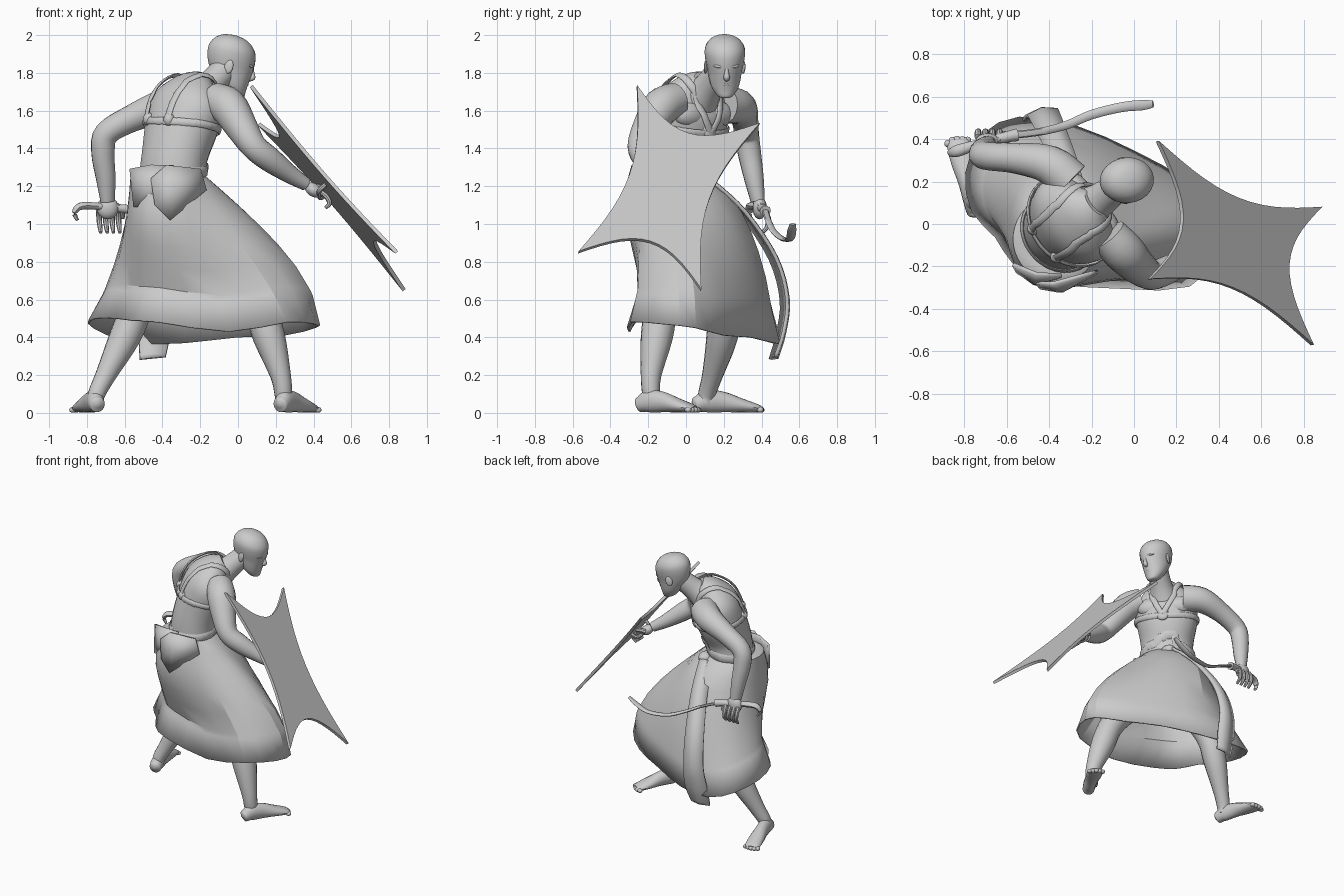
import bpy, bmesh
from math import sin, cos, pi, atan2, radians
from mathutils import Vector as V, Matrix
from mathutils.bvhtree import BVHTree

if "Cube" in bpy.data.objects:
    bpy.data.objects.remove(bpy.data.objects["Cube"])

A = radians(40)                       # direction the figure faces
F, L, Z = V((cos(A), sin(A), 0)), V((-sin(A), cos(A), 0)), V((0, 0, 1))

def make(name, verts, faces, angle=40, thick=0):
    me = bpy.data.meshes.new(name)
    me.from_pydata([tuple(v) for v in verts], [], faces)
    bm = bmesh.new(); bm.from_mesh(me)
    bmesh.ops.recalc_face_normals(bm, faces=bm.faces)
    bm.to_mesh(me); bm.free()
    ob = bpy.data.objects.new(name, me)
    bpy.context.collection.objects.link(ob)
    if thick:
        m = ob.modifiers.new("thickness", 'SOLIDIFY'); m.thickness = thick; m.offset = 0
    bpy.ops.object.select_all(action='DESELECT')
    ob.select_set(True); bpy.context.view_layer.objects.active = ob
    bpy.ops.object.shade_smooth_by_angle(angle=radians(angle))
    return ob

def spline(pts, sub, closed=False):
    """Catmull-Rom through tuples of any length"""
    P, n, out = [list(p) for p in pts], len(pts), []
    get = (lambda i: P[i % n]) if closed else (lambda i: P[max(0, min(n - 1, i))])
    for i in range(n if closed else n - 1):
        for k in range(sub):
            t = k / sub
            out.append([.5 * (2*b + (c-a)*t + (2*a-5*b+4*c-d)*t*t + (3*b-a-3*c+d)*t**3)
                        for a, b, c, d in zip(get(i-1), get(i), get(i+1), get(i+2))])
    return out if closed else out + [P[-1]]

def loft(name, rings, closed=False, caps=True, **kw):
    n, m = len(rings[0]), len(rings)
    faces = [(i*n + j, i*n + (j+1) % n, (i+1) % m*n + (j+1) % n, (i+1) % m*n + j)
             for i in range(m if closed else m - 1) for j in range(n)]
    if caps and not closed:
        faces += [tuple(range(n))[::-1], tuple(range((m-1)*n, m*n))]
    return make(name, [v for r in rings for v in r], faces, **kw)

def tube(name, pts, up=Z, n=16, sub=4, closed=False, ups=None):
    """Points are x, y, z, side radius, up radius"""
    pts = [p if len(p) == 5 else (*p, p[3]) for p in pts]
    S = spline(pts, sub, closed) if sub else pts
    m, rings = len(S), []
    for i, s in enumerate(S):
        a, b = (S[i-1], S[(i+1) % m]) if closed else (S[max(0, i-1)], S[min(m-1, i+1)])
        t = (V(b[:3]) - V(a[:3])).normalized()
        side = t.cross(ups[i] if ups else up).normalized()
        o = side.cross(t)
        rings.append([V(s[:3]) + side*s[3]*cos(2*pi*j/n) + o*s[4]*sin(2*pi*j/n) for j in range(n)])
    return loft(name, rings, closed)

def ball(name, c, r, rot=None):
    R = rot or Matrix.Identity(3)
    rings = [[V(c) + R @ V((r[0]*sin(a)*cos(b*pi/8), r[1]*sin(a)*sin(b*pi/8), r[2]*cos(a)))
              for b in range(16)] for a in [.02 + (pi - .04)*k/10 for k in range(11)]]
    return loft(name, rings)

# torso and neck
torso = tube("torso", [(-.35, -.05, 1.05, .19, .17), (-.35, -.04, 1.22, .19, .165), (-.335, -.03, 1.36, .19, .165),
    (-.30, .01, 1.51, .22, .175), (-.27, .03, 1.63, .225, .16), (-.23, .06, 1.71, .16, .11), (-.18, .1, 1.755, .07, .06)],
    F, 28, 5)
tube("neck", [(-.22, .07, 1.66, .11), (-.15, .12, 1.73, .08), (-.06, .19, 1.83, .07)], F)
for s, n in ((1, "left"), (-1, "right")):
    ball(n + "_pectoral", V((-.27, .04, 1.58)) + F*.08 + L*.09*s, (.06, .11, .07), Matrix.Rotation(A, 3, 'Z'))

# head: horizontal sections, turned towards the shield and tipped forward
H = Matrix.Rotation(radians(5), 3, 'Z') @ Matrix.Rotation(radians(14), 3, 'Y')
hc = V((-.043, .205, 1.85))
sec = spline([(-.165, .075, .025, .025), (-.155, .07, .046, .044), (-.12, .046, .072, .07), (-.08, .028, .094, .083),
    (-.03, .01, .118, .092), (.03, 0, .13, .105), (.08, -.005, .125, .106), (.12, -.008, .097, .085),
    (.143, -.01, .057, .05), (.151, -.01, .012, .01)], 4)
loft("head", [[hc + H @ V((c + d*cos(k*pi/12), w*sin(k*pi/12), z)) for k in range(24)] for z, c, d, w in sec])
face = lambda x, y, z: hc + H @ V((x, y, z))
tube("nose", [(*face(.118, 0, .015), .008), (*face(.127, 0, -.02), .012), (*face(.133, 0, -.045), .017),
              (*face(.112, 0, -.06), .01)], H @ V((1, 0, 0)), 10)
ball("lips", face(.109, 0, -.088), (.014, .027, .011), H)
for s, n in ((1, "left"), (-1, "right")):
    ball(n + "_ear", face(-.01, .098*s, -.02), (.024, .01, .038), H @ Matrix.Rotation(.35*s, 3, 'Z'))
    ball(n + "_brow", face(.109, .04*s, .012), (.014, .03, .009), H @ Matrix.Rotation(.35*s, 3, 'Z'))

# arms
tube("left_arm", [(-.3, .2, 1.63, .1), (-.4, .28, 1.62, .092), (-.56, .31, 1.56, .072), (-.695, .32, 1.48, .066),
    (-.715, .335, 1.38, .062), (-.7, .36, 1.24, .052), (-.69, .38, 1.12, .035, .04)], F)
tube("right_arm", [(-.12, -.05, 1.66, .09), (-.05, -.13, 1.62, .1), (.02, -.2, 1.51, .085), (.085, -.24, 1.41, .07),
    (.17, -.21, 1.34, .066), (.28, -.15, 1.26, .048), (.36, -.11, 1.21, .035)], L)

# hands
ball("left_palm", (-.69, .39, 1.085), (.058, .038, .06))
for k in range(4):
    x = -.735 + .034*k
    tube("left_finger", [(x, .41, 1.08, .016), (x, .435, 1.03, .015), (x + .004, .43, .985, .013), (x + .008, .405, .955, .009)], V((1, 0, 0)), 8, 3)
tube("left_thumb", [(-.65, .39, 1.1, .018), (-.615, .41, 1.07, .016), (-.61, .43, 1.03, .01)], V((0, 1, 0)), 8, 3)
ball("right_palm", (.4, -.1, 1.18), (.05, .045, .035), Matrix.Rotation(.6, 3, 'Y'))
for k in range(4):
    y = -.135 + .026*k
    tube("right_finger", [(.42, y, 1.18, .015), (.465, y, 1.15, .014), (.485, y, 1.11, .013), (.462, y, 1.085, .009)], V((0, 1, 0)), 8, 3)
tube("right_thumb", [(.38, -.05, 1.19, .017), (.42, -.03, 1.2, .015), (.45, -.04, 1.18, .01)], Z, 8, 3)

# legs
tube("left_leg", [(-.4, 0, 1.02, .13), (-.46, .12, .78, .11), (-.535, .2, .56, .088), (-.6, .19, .4, .083),
    (-.7, .14, .2, .055), (-.748, .11, .1, .046), (-.75, .1, .05, .04)], F)
tube("right_leg", [(-.25, -.08, 1.02, .13), (-.05, -.1, .8, .12), (.1, -.13, .58, .09), (.165, -.155, .4, .085),
    (.225, -.185, .2, .055), (.24, -.185, .1, .047), (.24, -.18, .05, .04)], F)

def foot(name, heel, toe):
    h, t = V((*heel, 0)), V((*toe, 0))
    d = t - h; side = d.normalized().cross(Z)
    tube(name, [(*(h + d*f + Z*z), w, r) for f, z, w, r in ((0, .04, .01, .01), (.03, .044, .036, .038), (.08, .048, .043, .045),
        (.2, .062, .045, .06), (.42, .057, .046, .054), (.65, .04, .055, .038), (.85, .026, .055, .024), (.93, .02, .045, .014))], Z)
    for k in range(5):
        c = h + d*(.94 - .02*abs(k - 1.5)) + side*(k - 2)*.023 + Z*.016
        ball(name + "_toe", c, (.018, .018, .015))
foot("left_foot", (-.74, .035), (-.84, .425))
foot("right_foot", (.215, -.26), (.405, .07))

# long skirt: waist ellipse draped over the forward thigh, tucked in behind, flaring at an uneven hem
hem = spline([(-.76, .06, .5), (-.65, -.06, .5), (-.57, -.18, .49), (-.42, -.27, .48), (-.05, -.3, .43), (.26, -.29, .48),
    (.41, -.12, .47), (.41, .05, .45), (.25, .2, .41), (0, .34, .4), (-.28, .46, .37), (-.54, .5, .37), (-.71, .42, .42),
    (-.79, .24, .47)], 2, True)
rings = []
for s in (-.04, 0, .1, .2, .32, .45, .6, .76, .8, 1):
    ring = []
    for x, y, z in hem:
        a = atan2(y - .08, x + .22)
        k = .7 if s < 0 else 1
        w = V((-.365 + .2*k*cos(a), -.07 + .2*k*sin(a), 1.24))
        q, g = max(s, 0), min(1, max(0, .5 + .8*cos(a - .8)))
        f = g*sin(pi/2*q)**(1 - .4*max(0, sin(a))) + (1 - g)*q**2
        p = w.lerp(V((x, y, 1.24)), f)
        tuck = {.1: -.02, .2: -.035, .32: -.035, .45: -.01, .6: .03, .76: .075, .8: .065}.get(s, 0)*max(0, cos(a + 1.95))
        ring.append(p + V((tuck*.4, tuck, (z - 1.24)*s)))
    rings.append(ring)
loft("skirt", rings, caps=False, thick=.012, angle=25)

# hanging sash, with a knot at the waist
def strip(name, pts, d, thick):
    S = spline(pts, 4)
    v = [V(p[:3]) + V(d)*p[3]*k for p in S for k in (-1, 0, 1)]
    v = [p + V((0, .02, 0)) if i % 3 == 1 else p for i, p in enumerate(v)]
    make(name, v, [(3*i + k, 3*i + k + 1, 3*i + k + 4, 3*i + k + 3) for i in range(len(S) - 1) for k in (0, 1)], thick=thick)
strip("sash", [(-.27, .13, 1.22, .05), (-.33, .3, 1.06, .06), (-.4, .46, .82, .07), (-.43, .52, .6, .075),
    (-.44, .5, .42, .085), (-.45, .46, .29, .07)], (.95, .2, .1), .02)
ball("sash_knot", (-.24, .1, 1.22), (.05, .06, .04))

# cloth flaps at the back of the waist
def flap(name, outline, y):
    c = V((sum(p[0] for p in outline)/len(outline), y - .008, sum(p[1] for p in outline)/len(outline)))
    v = [c] + [V((x, y + 1.6*(x + .38)**2 + .12*(z - 1.1), z)) for x, z in outline]
    n = len(outline)
    make(name, v, [(0, 1 + i, 1 + (i + 1) % n) for i in range(n)], thick=.018, angle=50)
flap("square_flap", [(-.57, 1.29), (-.46, 1.31), (-.34, 1.31), (-.4, 1.1), (-.55, 1.09)], -.27)
flap("pointed_flap", [(-.46, 1.24), (-.38, 1.31), (-.2, 1.29), (-.17, 1.18), (-.36, 1.02), (-.44, 1.1)], -.305)

# harness straps laid on the torso surface
tree = BVHTree.FromPolygons([v.co.copy() for v in torso.data.vertices], [tuple(p.vertices) for p in torso.data.polygons])
def strap(name, guide, w, closed=False, lift=.008):
    P, N = [], []
    for g in spline(guide, 6, closed):
        p, nrm, _, _ = tree.find_nearest(V(g))
        P.append((*(p + nrm*lift), w, .008)); N.append(nrm)
    tube(name, P, n=8, sub=0, closed=closed, ups=N)
T = lambda f, l, z: tuple(V((-.29, .02, z)) + F*f + L*l)
loop = lambda zc, tilt: [T(.26*cos(k*pi/6), .28*sin(k*pi/6), zc - tilt*cos(k*pi/6)) for k in range(12)]
strap("chest_band", loop(1.51, .06), .02, True)
strap("waist_belt", loop(1.27, 0), .03, True, .005)
for s, n in ((1, "left"), (-1, "right")):
    strap(n + "_shoulder_strap", [T(-.22, .1*s, 1.57), T(-.2, .11*s, 1.67), T(-.09, .12*s, 1.8), T(.05, .12*s, 1.8),
        T(.2, .09*s, 1.66), T(.26, .01*s, 1.46)], .02, lift=.016)
    p = tree.find_nearest(V(T(-.22, .1*s, 1.57)))[0]
    ball(n + "_harness_ring", p, (.03, .03, .035))
ball("chest_disc", tree.find_nearest(V(T(.25, 0, 1.46)))[0], (.022, .045, .045), Matrix.Rotation(A, 3, 'Z'))

# four-pointed flat shield with concave edges
a, u, v = V((.07, -.26, 1.73)), V((.04, .65, -.2)), V((.77, -.31, -.88))
uv = []
for k in range(4):
    for i in range(14):
        p, q = i/14, .175*sin(pi*i/14)
        uv.append([(p, q), (1 - q, p), (1 - p, 1 - q), (q, 1 - p)][k])
back = u.cross(v).normalized()
loft("shield", [[a + u*p + v*q + back*h for p, q in uv] for h in (-.01, .01)], angle=20)
c = a + u*.5 + v*.5
tube("shield_grip", [(*(c + u*k + back*h), .013) for k, h in ((-.12, 0), (-.1, .05), (0, .06), (.1, .05), (.12, 0))], v, 8)

# curved sword
tube("sword_grip", [(-.85, .34, 1.02, .012, .008), (-.865, .335, 1.06, .018, .014), (-.83, .345, 1.095, .028, .02),
    (-.72, .38, 1.092, .022, .02), (-.6, .41, 1.08, .026, .024), (-.55, .42, 1.07, .03, .028)], Z, 10)
tube("sword_blade", [(-.56, .42, 1.07, .018, .01), (-.44, .435, 1.02, .018, .01), (-.32, .465, .96, .02, .01), (-.2, .515, .92, .022, .01),
    (-.06, .55, .92, .023, .01), (.04, .56, .965, .024, .009), (.09, .565, 1.0, .016, .006)], Z, 8)
